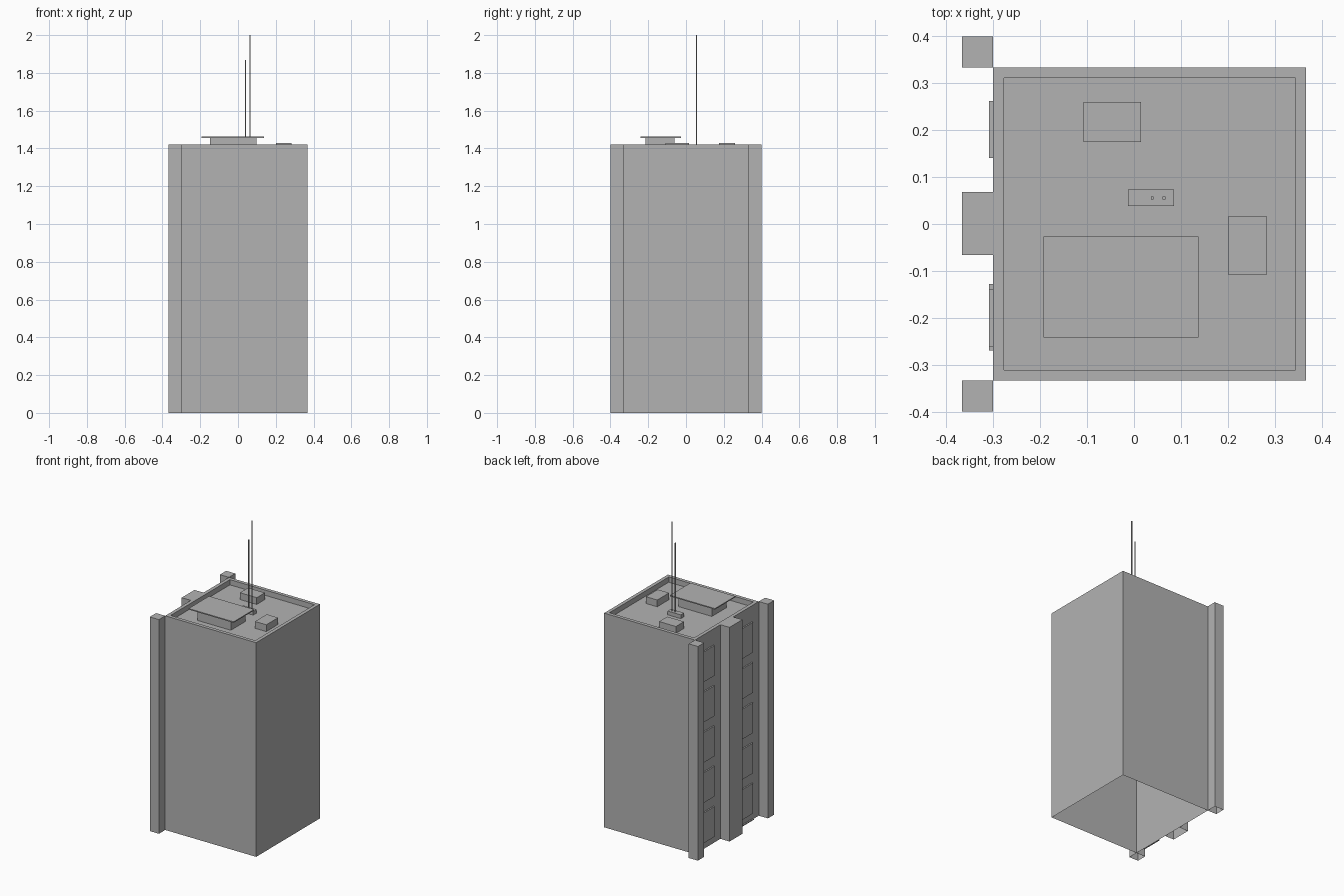
import bpy, bmesh

cube = bpy.data.objects.get("Cube")
if cube:
    bpy.data.objects.remove(cube)

grey = bpy.data.materials.new("concrete grey")
grey.use_nodes = True
grey.diffuse_color = (0.45, 0.45, 0.45, 1)
grey.node_tree.nodes["Principled BSDF"].inputs["Base Color"].default_value = (0.45, 0.45, 0.45, 1)


def finish(name, bm):
    mesh = bpy.data.meshes.new(name)
    bm.to_mesh(mesh)
    bm.free()
    mesh.materials.append(grey)
    obj = bpy.data.objects.new(name, mesh)
    bpy.context.collection.objects.link(obj)
    return obj


def box_mesh(x, y, z, open_bottom=False):
    """Box between the given (low, high) pairs."""
    bm = bmesh.new()
    bmesh.ops.create_cube(bm, size=1)
    for v in bm.verts:
        v.co = [r[0] if c < 0 else r[1] for c, r in zip(v.co, (x, y, z))]
    bm.normal_update()
    if open_bottom:
        down = [f for f in bm.faces if f.normal.z < -0.9]
        bmesh.ops.delete(bm, geom=down, context='FACES_ONLY')
    return bm


def box(name, x, y, z, open_bottom=False):
    return finish(name, box_mesh(x, y, z, open_bottom))


ROOF = 1.42
FLOOR = 1.385
WALL = -0.30

# Tower shell, open underneath, with a parapet around a sunken roof
bm = box_mesh((WALL, 0.367), (-0.334, 0.334), (0, ROOF), True)
top = [f for f in bm.faces if f.normal.z > 0.9]
bmesh.ops.inset_region(bm, faces=top, thickness=0.033)
deck = bmesh.ops.extrude_face_region(bm, geom=top)["geom"]
bmesh.ops.delete(bm, geom=top, context='FACES_ONLY')
for v in deck:
    if isinstance(v, bmesh.types.BMVert):
        v.co.z = FLOOR
bmesh.ops.recalc_face_normals(bm, faces=bm.faces)
finish("tower", bm)

# Full-height piers on the window side
for name, y in (("front_pier", (-0.4, -0.334)),
                ("middle_pier", (-0.066, 0.068)),
                ("back_pier", (0.334, 0.4))):
    box(name, (-0.367, WALL), y, (0, ROOF), True)

# Two columns of raised windows
for floor in range(5):
    low = 0.045 + floor * 0.267
    for name, y in (("front_window", (-0.262, -0.139)), ("back_window", (0.141, 0.262))):
        box(f"{name}_{floor + 1}", (WALL - 0.009, WALL), y, (low, low + 0.2))
box("door_step", (WALL - 0.009, WALL), (-0.27, -0.128), (0, 0.006))

# Rooftop housing with an overhanging slab
box("roof_house", (-0.148, 0.098), (-0.215, -0.06), (FLOOR, 1.455))
box("roof_slab", (-0.193, 0.137), (-0.242, -0.027), (1.455, 1.462))

# Ventilation units
box("back_vent", (-0.108, 0.015), (0.175, 0.26), (FLOOR, 1.43))
box("side_vent", (0.2, 0.283), (-0.108, 0.016), (FLOOR, 1.43))

# Antenna masts on a shared base
box("mast_base", (-0.013, 0.085), (0.038, 0.073), (FLOOR, 1.41))
for name, x, height in (("short_mast", 0.039, 1.867), ("tall_mast", 0.064, 2.0)):
    box(name, (x - 0.003, x + 0.003), (0.0525, 0.0585), (1.41, height))
